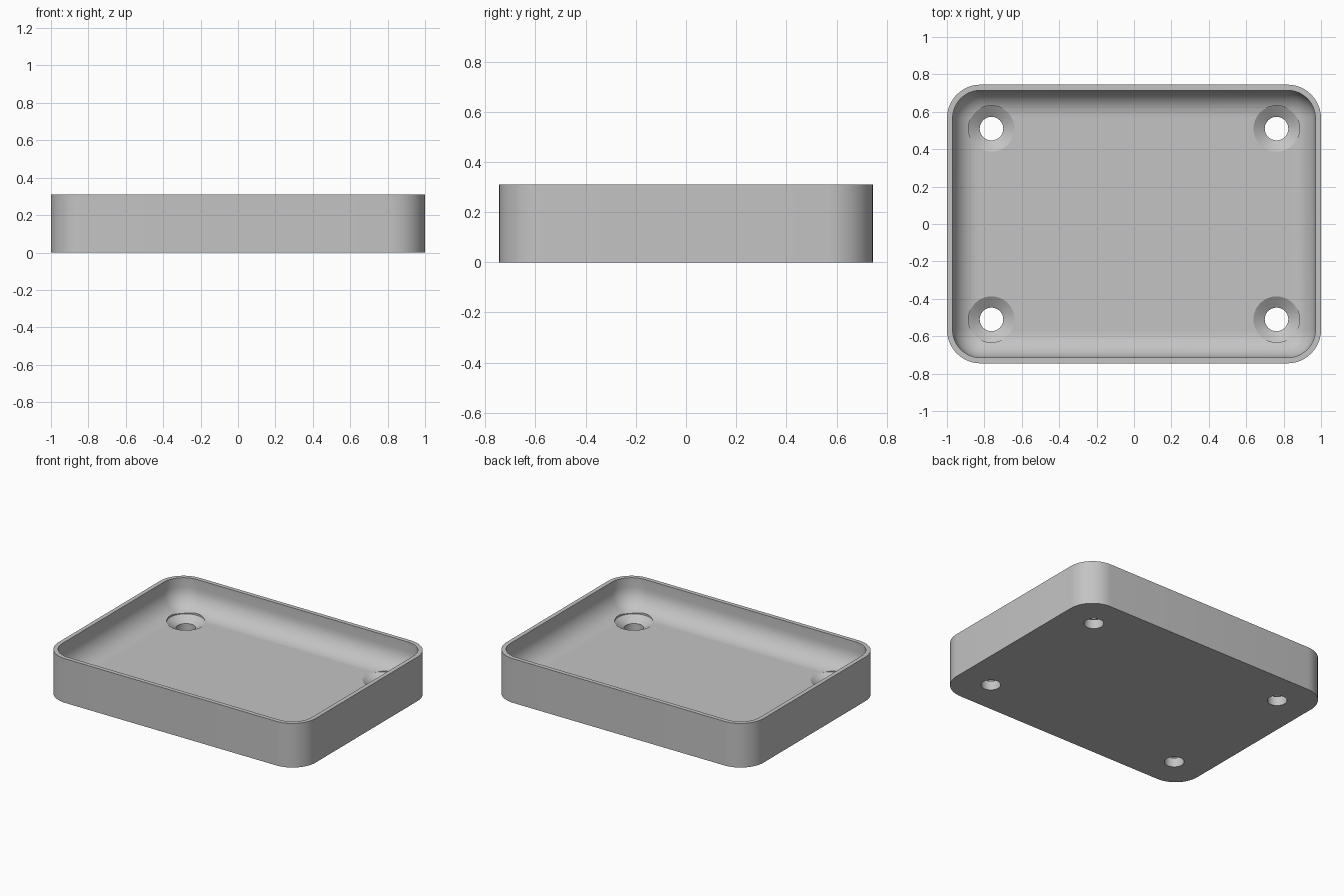
import bpy
import bmesh
from math import pi, sin, cos, radians

if "Cube" in bpy.data.objects:
    bpy.data.objects.remove(bpy.data.objects["Cube"])

HALF_X, HALF_Y, HEIGHT = 1.0, 0.745, 0.31
CORNER, WALL, FLOOR, FILLET = 0.18, 0.03, 0.105, 0.14
HOLE_X, HOLE_Y = 0.762, 0.51

grey = bpy.data.materials.new("plain grey")
grey.use_nodes = True
colour = (0.55, 0.55, 0.55, 1)
grey.diffuse_color = colour
grey.node_tree.nodes["Principled BSDF"].inputs["Base Color"].default_value = colour


def rounded_ring(inset, z, steps=12):
    """Rounded rectangle, moved inwards by inset."""
    r = CORNER - inset
    points = []
    for k, (sx, sy) in enumerate([(1, 1), (-1, 1), (-1, -1), (1, -1)]):
        for i in range(steps + 1):
            a = (k + i / steps) * pi / 2
            points.append((sx * (HALF_X - CORNER) + r * cos(a),
                           sy * (HALF_Y - CORNER) + r * sin(a), z))
    return points


def circle_ring(x, y, r, z, steps=48):
    return [(x + r * cos(2 * pi * i / steps), y + r * sin(2 * pi * i / steps), z)
            for i in range(steps)]


def loft(bm, rings):
    """Skin a stack of rings and cap both ends."""
    loops = [[bm.verts.new(p) for p in ring] for ring in rings]
    n = len(loops[0])
    for a, b in zip(loops, loops[1:]):
        for i in range(n):
            j = (i + 1) % n
            bm.faces.new((a[i], a[j], b[j], b[i]))
    bm.faces.new(loops[0][::-1])
    bm.faces.new(loops[-1])


def make_object(name, bm):
    bmesh.ops.recalc_face_normals(bm, faces=bm.faces)
    mesh = bpy.data.meshes.new(name)
    bm.to_mesh(mesh)
    bm.free()
    mesh.materials.append(grey)
    obj = bpy.data.objects.new(name, mesh)
    bpy.context.collection.objects.link(obj)
    return obj


# Tray: outer wall, rim, inner wall, filleted floor
rings = [rounded_ring(0, 0), rounded_ring(0, HEIGHT), rounded_ring(WALL, HEIGHT)]
for i in range(11):
    a = i / 10 * pi / 2
    rings.append(rounded_ring(WALL + FILLET * (1 - cos(a)),
                              FLOOR + FILLET * (1 - sin(a))))
bm = bmesh.new()
loft(bm, rings)
tray = make_object("tray", bm)

# Countersunk screw holes
bm = bmesh.new()
for sx in (-1, 1):
    for sy in (-1, 1):
        profile = [(0.063, -0.1), (0.063, 0.065), (0.123, FLOOR), (0.123, 0.4)]
        loft(bm, [circle_ring(sx * HOLE_X, sy * HOLE_Y, r, z) for r, z in profile])
cutter = make_object("screw_hole_cutter", bm)
cutter.hide_render = True

cut = tray.modifiers.new("screw holes", "BOOLEAN")
cut.operation = "DIFFERENCE"
cut.solver = "EXACT"
cut.object = cutter
for obj in bpy.context.selected_objects:
    obj.select_set(False)
bpy.context.view_layer.objects.active = tray
tray.select_set(True)
bpy.ops.object.modifier_apply(modifier=cut.name)
bpy.data.objects.remove(cutter)
bpy.ops.object.shade_smooth_by_angle(angle=radians(30))
